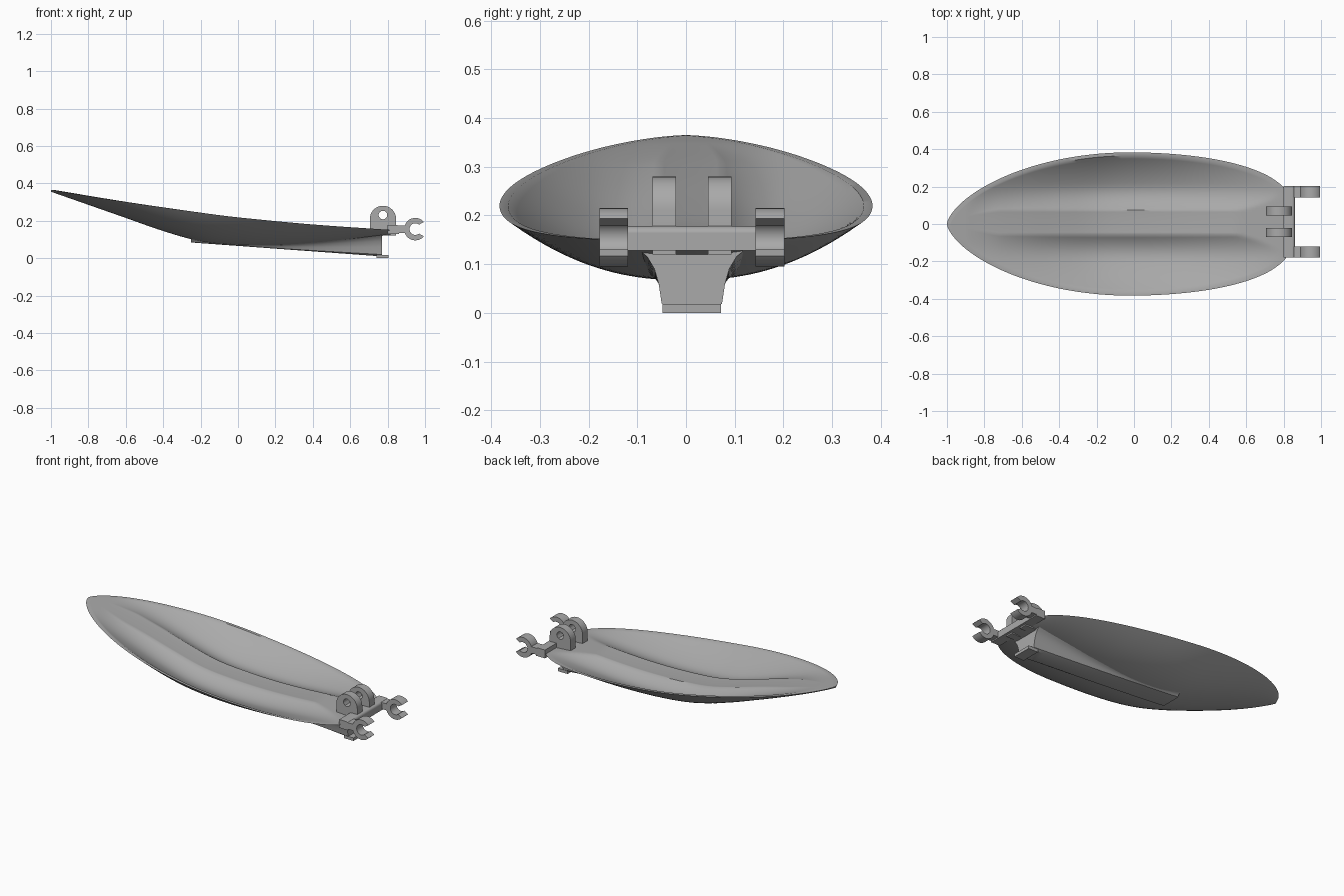
import bpy, bmesh, math

cube = bpy.data.objects.get("Cube")
if cube:
    bpy.data.objects.remove(cube, do_unlink=True)

grey = bpy.data.materials.new("mid grey")
grey.use_nodes = True
grey.diffuse_color = (0.4, 0.4, 0.4, 1)
grey.node_tree.nodes["Principled BSDF"].inputs["Base Color"].default_value = (0.4, 0.4, 0.4, 1)

MID = 0.012  # centre line of ridge, keel and hinge


def finish(name, bm, angle=35):
    bmesh.ops.remove_doubles(bm, verts=bm.verts, dist=1e-4)
    bmesh.ops.recalc_face_normals(bm, faces=bm.faces)
    mesh = bpy.data.meshes.new(name)
    bm.to_mesh(mesh)
    bm.free()
    mesh.materials.append(grey)
    ob = bpy.data.objects.new(name, mesh)
    bpy.context.collection.objects.link(ob)
    bpy.ops.object.select_all(action='DESELECT')
    ob.select_set(True)
    bpy.context.view_layer.objects.active = ob
    bpy.ops.object.shade_smooth_by_angle(angle=math.radians(angle))
    return ob


def curve(points):
    """Smooth interpolation through (x, value) pairs."""
    def slope(i):
        a, b = points[max(i - 1, 0)], points[min(i + 1, len(points) - 1)]
        return (b[1] - a[1]) / (b[0] - a[0])

    def f(x):
        x = min(max(x, points[0][0]), points[-1][0])
        i = max(k for k in range(len(points) - 1) if points[k][0] <= x)
        (x0, v0), (x1, v1) = points[i], points[i + 1]
        d = x1 - x0
        s = (x - x0) / d
        return ((1 + 2 * s) * (1 - s) ** 2 * v0 + s * (1 - s) ** 2 * d * slope(i)
                + s * s * (3 - 2 * s) * v1 + s * s * (s - 1) * d * slope(i + 1))
    return f


rim_z = curve([(-1, .365), (-.6, .3), (-.2, .243), (0, .218), (.4, .18), (.86, .148)])
base_z = curve([(-1, .355), (-.6, .215), (-.4, .145), (-.2, .09), (0, .07),
                (.2, .068), (.4, .08), (.6, .1), (.86, .13)])
ridge_h = curve([(-.9, 0), (-.7, .025), (-.4, .05), (0, .06), (.4, .05), (.7, .035), (.86, .01)])


def half_width(x):
    s, k = ((-.02 - x) / .98, .646) if x < -.02 else ((x + .02) / .88, .33)
    return .383 * max(1 - s * s, 0) ** k


def loft(bm, rows):
    """Skin a list of equal-length point rows."""
    vs = [[bm.verts.new(p) for p in r] for r in rows]
    for a, b in zip(vs, vs[1:]):
        for i in range(len(a) - 1):
            bm.faces.new((a[i], a[i + 1], b[i + 1], b[i]))
    return vs


# Boat-shaped shell: outer hull, rim ledge and hollow with a raised ridge
ROWS, HALF, FLAT = 72, 24, 6


def column_y(i, w):
    """Columns packed so that one pair always follows the ridge edges."""
    c = min(.065, w * .3)
    n = abs(i)
    y = c * n / FLAT if n <= FLAT else c + (w - c) * (n - FLAT) / (HALF - FLAT)
    return math.copysign(y, i), c


rows = []
for r in range(ROWS + 1):
    x = -.07 - .93 * math.cos(math.pi * r / ROWS)
    w = half_width(x)
    w_in = max(w - .018, 0)
    zr, zb = rim_z(x), base_z(x)
    outer, inner = [], []
    for i in range(-HALF, HALF + 1):
        y, _ = column_y(i, w)
        t = abs(y) / w if w > 1e-4 else 1
        outer.append((x, y, zb + (zr - zb) * t ** 2.3))
        y, c = column_y(i, w_in)
        t = abs(y) / w_in if w_in > 1e-4 else 1
        q = min(max((abs(y) - c) / .14, 0), 1)
        z = zr - max(zr - zb - .028, 0) * (1 - t ** 2.5)
        z += ridge_h(x) * (1 - q) ** 2 * (1 - t ** 4)
        shift = MID * (1 - t) if w_in > .05 else 0
        inner.append((-.07 + (x + .07) * .985, y + shift, min(z, zr)))
    rows.append(outer + inner[::-1] + outer[:1])
bm = bmesh.new()
loft(bm, rows)
bmesh.ops.remove_doubles(bm, verts=bm.verts, dist=1e-4)
bmesh.ops.holes_fill(bm, edges=[e for e in bm.edges if e.is_boundary])
finish("shell", bm, 40)

# Flared keel that deepens toward the hinge end
flare = [(0, .05), (.08, .062), (.4, .068), (.65, .077), (.85, .092), (1, .115)]
rows = []
for k in range(25):
    x = -.25 + 1.02 * k / 24
    low, top = .08 - .073 * (x + .2), base_z(x) + .015
    side = [(x, MID + b, low + (top - low) * f) for f, b in flare]
    rows.append([(p[0], 2 * MID - p[1], p[2]) for p in side[::-1]] + side)
bm = bmesh.new()
vs = loft(bm, [r + r[:1] for r in rows])
for end in (vs[0], vs[-1]):
    bm.faces.new(end[:-1])
finish("keel", bm)


def plate(name, outline, y0, y1, hole=None):
    """Extrude an x-z outline along y, with an optional bridged hole outline."""
    bm = bmesh.new()
    loops = [outline] + ([hole] if hole else [])
    caps = [[[bm.verts.new((x, y, z)) for x, z in lp] for lp in loops] for y in (y0, y1)]
    n = len(outline)
    for k in range(len(loops)):
        for i in range(n):
            j = (i + 1) % n
            bm.faces.new((caps[0][k][i], caps[0][k][j], caps[1][k][j], caps[1][k][i]))
    for cap in caps:
        if hole:
            for i in range(n):
                j = (i + 1) % n
                bm.faces.new((cap[0][i], cap[0][j], cap[1][j], cap[1][i]))
        else:
            bm.faces.new(cap[0])
    return finish(name, bm)


def arc(cx, cz, r, a0, a1, n):
    return [(cx + r * math.cos(math.radians(a0 + (a1 - a0) * i / n)),
             cz + r * math.sin(math.radians(a0 + (a1 - a0) * i / n))) for i in range(n + 1)]


def box(x0, x1, z0, z1):
    return [(x0, z0), (x1, z0), (x1, z1), (x0, z1)]


# Keel lip and hinge bar
plate("keel_lip", box(.74, .805, 0, .018), MID - .06, MID + .06)
plate("hinge_bar", box(.8, .86, .128, .165) [:3] + arc(.845, .163, .015, 0, 90, 5)
      + [(.8, .178)], MID - .19, MID + .19)

# Paired lugs with pin holes, and paired open clips on short arms
lug = arc(.775, .21, .07, 0, 180, 20) + [(.705, .12), (.775, .12), (.845, .12)]
hole = []
for x, z in lug:
    a = math.atan2(z - .23, x - .775)
    hole.append((.775 + .023 * math.cos(a), .23 + .023 * math.sin(a)))
clip = arc(.948, .155, .06, 40, 320, 28) + arc(.948, .155, .031, 310, 50, 28)
for side, sign in (("left", 1), ("right", -1)):
    plate("lug_" + side, lug, MID + sign * .033, MID + sign * .081, hole)
    ya, yb = MID + sign * .131, MID + sign * .19
    plate("clip_" + side, clip, ya, yb)
    plate("clip_arm_" + side, box(.83, .91, .135, .174), ya, yb)
